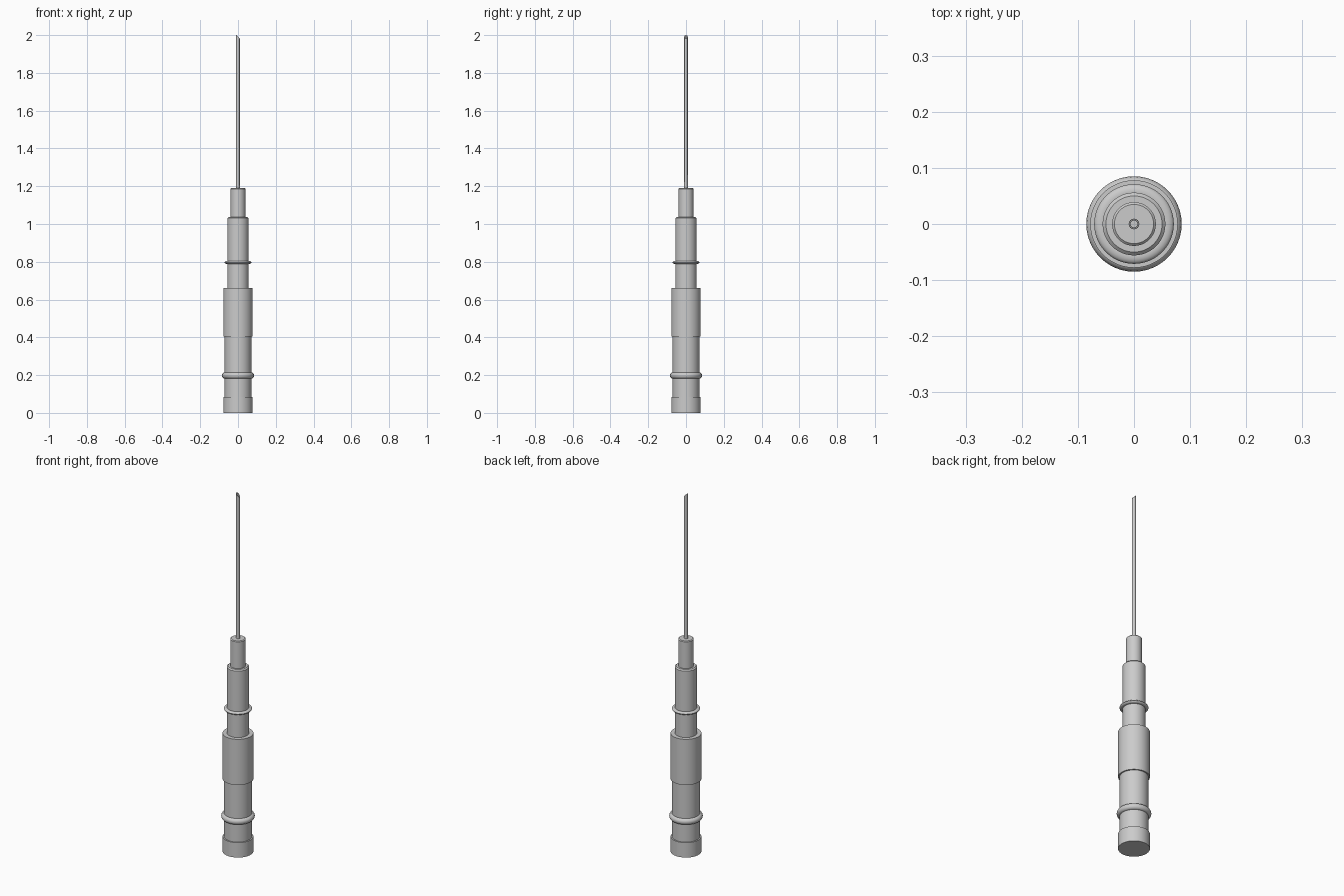
import bpy, bmesh, math

if "Cube" in bpy.data.objects:
    bpy.data.objects.remove(bpy.data.objects["Cube"])

SEG = 48


def finish(name, bm):
    bmesh.ops.recalc_face_normals(bm, faces=bm.faces)
    me = bpy.data.meshes.new(name)
    bm.to_mesh(me)
    bm.free()
    ob = bpy.data.objects.new(name, me)
    bpy.context.collection.objects.link(ob)
    bpy.ops.object.select_all(action='DESELECT')
    ob.select_set(True)
    bpy.context.view_layer.objects.active = ob
    bpy.ops.object.shade_smooth_by_angle(angle=math.radians(35))
    return ob


def lathe(name, profile, closed=False, seg=SEG):
    """Spin an (r, z) profile about the z axis."""
    bm = bmesh.new()
    vs = [bm.verts.new((r, 0, z)) for r, z in profile]
    es = [bm.edges.new((a, b)) for a, b in zip(vs, vs[1:])]
    if closed:
        es.append(bm.edges.new((vs[-1], vs[0])))
    bmesh.ops.spin(bm, geom=vs + es, cent=(0, 0, 0), axis=(0, 0, 1),
                   angle=2 * math.pi, steps=seg)
    bmesh.ops.remove_doubles(bm, verts=bm.verts, dist=1e-5)
    return finish(name, bm)


def cylinder(name, r, z0, z1, bevel=0.0):
    top = [(r, z1 - bevel), (r - bevel, z1)] if bevel else [(r, z1)]
    return lathe(name, [(0, z0), (r, z0)] + top + [(0, z1)])


def ring(name, major, width, height, z, n=16):
    pts = [(major + width * math.cos(2 * math.pi * i / n),
            z + height * math.sin(2 * math.pi * i / n)) for i in range(n)]
    return lathe(name, pts, closed=True)


# Stepped body
cylinder("end_cap", 0.078, 0.0, 0.083)
cylinder("lower_barrel", 0.071, 0.08, 0.41)
cylinder("grip_sleeve", 0.078, 0.405, 0.66)
cylinder("upper_barrel", 0.056, 0.655, 1.037, 0.006)
cylinder("needle_collar", 0.039, 1.03, 1.19, 0.004)

# Raised rings
ring("lower_ring", 0.069, 0.016, 0.017, 0.198)
ring("upper_ring", 0.058, 0.013, 0.008, 0.797)

# Hollow needle with a slanted tip, highest on the -x side
needle = lathe("needle", [(0.0095, 1.18), (0.0095, 2.0), (0.006, 2.0), (0.006, 1.18)],
               closed=True, seg=24)
for v in needle.data.vertices:
    if v.co.z > 1.9:
        v.co.z = 2.0 - (v.co.x + 0.0095) * 1.0
